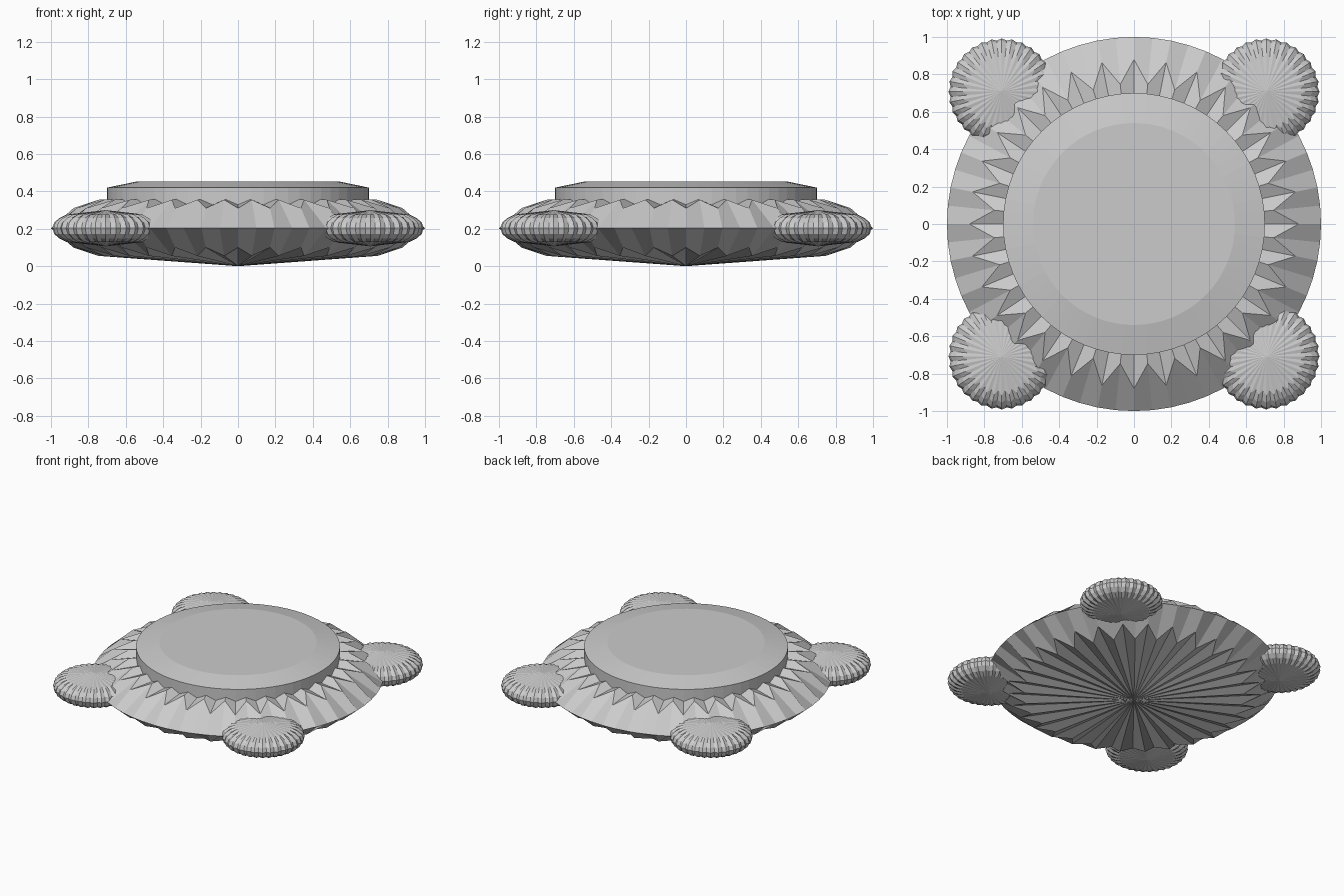
import bpy, bmesh
from math import pi, cos, sin

if "Cube" in bpy.data.objects:
    bpy.data.objects.remove(bpy.data.objects["Cube"])


def lathe(name, rings, bottom, top, n, center=(0, 0, 0), smooth=False):
    """Rings are ((r, z) even, (r, z) odd) pairs, listed bottom to top."""
    bm = bmesh.new()
    loops = []
    for pair in rings:
        loops.append([bm.verts.new((pair[i % 2][0] * cos(2 * pi * i / n),
                                    pair[i % 2][0] * sin(2 * pi * i / n),
                                    pair[i % 2][1])) for i in range(n)])
    for a, b in zip(loops, loops[1:]):
        for i in range(n):
            j = (i + 1) % n
            bm.faces.new((a[i], a[j], b[j], b[i]))
    lo, hi = bm.verts.new((0, 0, bottom)), bm.verts.new((0, 0, top))
    for i in range(n):
        j = (i + 1) % n
        bm.faces.new((lo, loops[0][j], loops[0][i]))
        bm.faces.new((hi, loops[-1][i], loops[-1][j]))
    mesh = bpy.data.meshes.new(name)
    bm.to_mesh(mesh)
    bm.free()
    ob = bpy.data.objects.new(name, mesh)
    ob.location = center
    bpy.context.collection.objects.link(ob)
    return ob


# Main disc: lens with a zigzag fluted rim (ridges and grooves alternate)
lathe("disc_body", [
    ((0.88, 0.10), (0.75, 0.055)),
    ((1.0, 0.203), (1.0, 0.203)),
    ((0.88, 0.31), (0.75, 0.355)),
], 0.0, 0.40, 64)

# Raised round plate with a wide chamfer
lathe("top_plate", [
    ((0.70, 0.33),) * 2,
    ((0.70, 0.42),) * 2,
    ((0.54, 0.453),) * 2,
], 0.33, 0.453, 64)

# Four small fluted pods on the diagonals
R, H = 0.285, 0.097
half = [(1.0, 0.965, 0.0), (0.965, 0.92, 0.32), (0.87, 0.82, 0.56), (0.74, 0.64, 0.75)]
rings = [((R * a, s * H * z), (R * b, s * H * z))
         for s, part in ((-1, half[:0:-1]), (1, half)) for a, b, z in part]
for k, side in enumerate(("back_right", "back_left", "front_left", "front_right")):
    a = pi / 4 + k * pi / 2
    lathe("pod_" + side, rings, -H, H, 64, (cos(a), sin(a), 0.203))
